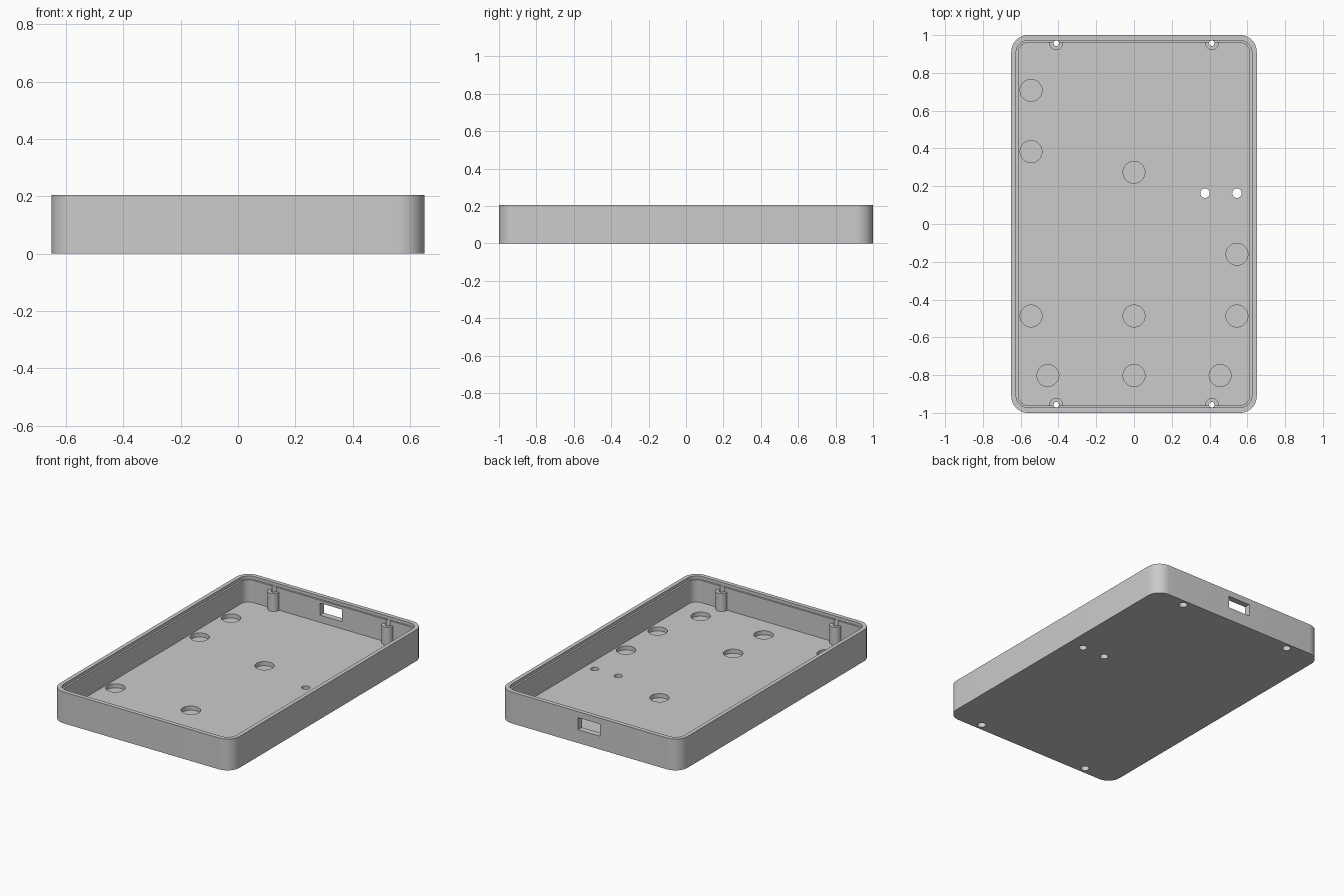
import bpy, bmesh, math

if "Cube" in bpy.data.objects:
    bpy.data.objects.remove(bpy.data.objects["Cube"])

grey = bpy.data.materials.new("light grey plastic")
grey.diffuse_color = (0.6, 0.6, 0.6, 1)
grey.use_nodes = True
grey.node_tree.nodes["Principled BSDF"].inputs["Base Color"].default_value = grey.diffuse_color


def prism(name, outline, z0, z1):
    """Closed solid from a flat outline, raised from z0 to z1."""
    bm = bmesh.new()
    face = bm.faces.new([bm.verts.new((x, y, z0)) for x, y in outline])
    ext = bmesh.ops.extrude_face_region(bm, geom=[face])
    for v in ext["geom"]:
        if isinstance(v, bmesh.types.BMVert):
            v.co.z = z1
    bmesh.ops.recalc_face_normals(bm, faces=bm.faces[:])
    me = bpy.data.meshes.new(name)
    bm.to_mesh(me)
    bm.free()
    me.materials.append(grey)
    ob = bpy.data.objects.new(name, me)
    bpy.context.collection.objects.link(ob)
    return ob


def rounded(hx, hy, r, n=12):
    pts = []
    for k, (sx, sy) in enumerate([(1, 1), (-1, 1), (-1, -1), (1, -1)]):
        for i in range(n + 1):
            a = math.pi / 2 * (k + i / n)
            pts.append((sx * (hx - r) + r * math.cos(a), sy * (hy - r) + r * math.sin(a)))
    return pts


def circle(x, y, r, n=32):
    return [(x + r * math.cos(2 * math.pi * i / n), y + r * math.sin(2 * math.pi * i / n))
            for i in range(n)]


def combine(target, tool, operation="DIFFERENCE"):
    """Apply a boolean and throw the tool away."""
    tool.hide_render = True
    mod = target.modifiers.new("bool", "BOOLEAN")
    mod.operation, mod.solver, mod.object = operation, "EXACT", tool
    bpy.context.view_layer.objects.active = target
    bpy.ops.object.modifier_apply(modifier=mod.name)
    bpy.data.objects.remove(tool)


FLOOR, TOP = 0.04, 0.205

# open tray with a small step round the inside of the rim
tray = prism("case_tray", rounded(0.65, 1.0, 0.09), 0, TOP)
combine(tray, prism("cavity", rounded(0.612, 0.96, 0.052), FLOOR, 0.3))
combine(tray, prism("rim_step", rounded(0.624, 0.972, 0.064), 0.185, 0.3))

# screw posts with through holes and wider screw-head recesses underneath
spots = [(sx * 0.412, sy * 0.957) for sx in (-1, 1) for sy in (-1, 1)]
for x, y in spots:
    combine(tray, prism("post", circle(x, y, 0.036), 0.02, 0.157), "UNION")
for x, y in spots:
    combine(tray, prism("screw_hole", circle(x, y, 0.015, 24), -0.1, 0.3))
    combine(tray, prism("screw_recess", circle(x, y, 0.026), -0.1, 0.03))

# round blind pockets in the floor
pockets = [(-0.545, 0.707), (-0.545, 0.383), (0, 0.274), (0.545, -0.16)]
pockets += [(x, -0.487) for x in (-0.545, 0, 0.545)]
pockets += [(x, -0.802) for x in (-0.456, 0, 0.456)]
for x, y in pockets:
    combine(tray, prism("pocket", circle(x, y, 0.058, 48), 0.013, 0.1))

# two through holes in the floor
for x in (0.376, 0.545):
    combine(tray, prism("floor_hole", circle(x, 0.163, 0.025), -0.1, 0.1))

# connector slot in the back wall
slot = [(-0.08, 0.9), (0.08, 0.9), (0.08, 1.1), (-0.08, 1.1)]
combine(tray, prism("connector_slot", slot, 0.087, 0.166))

# smooth round surfaces, sharp edges
bpy.ops.object.select_all(action="DESELECT")
tray.select_set(True)
bpy.context.view_layer.objects.active = tray
bpy.ops.object.shade_smooth_by_angle(angle=math.radians(30))
